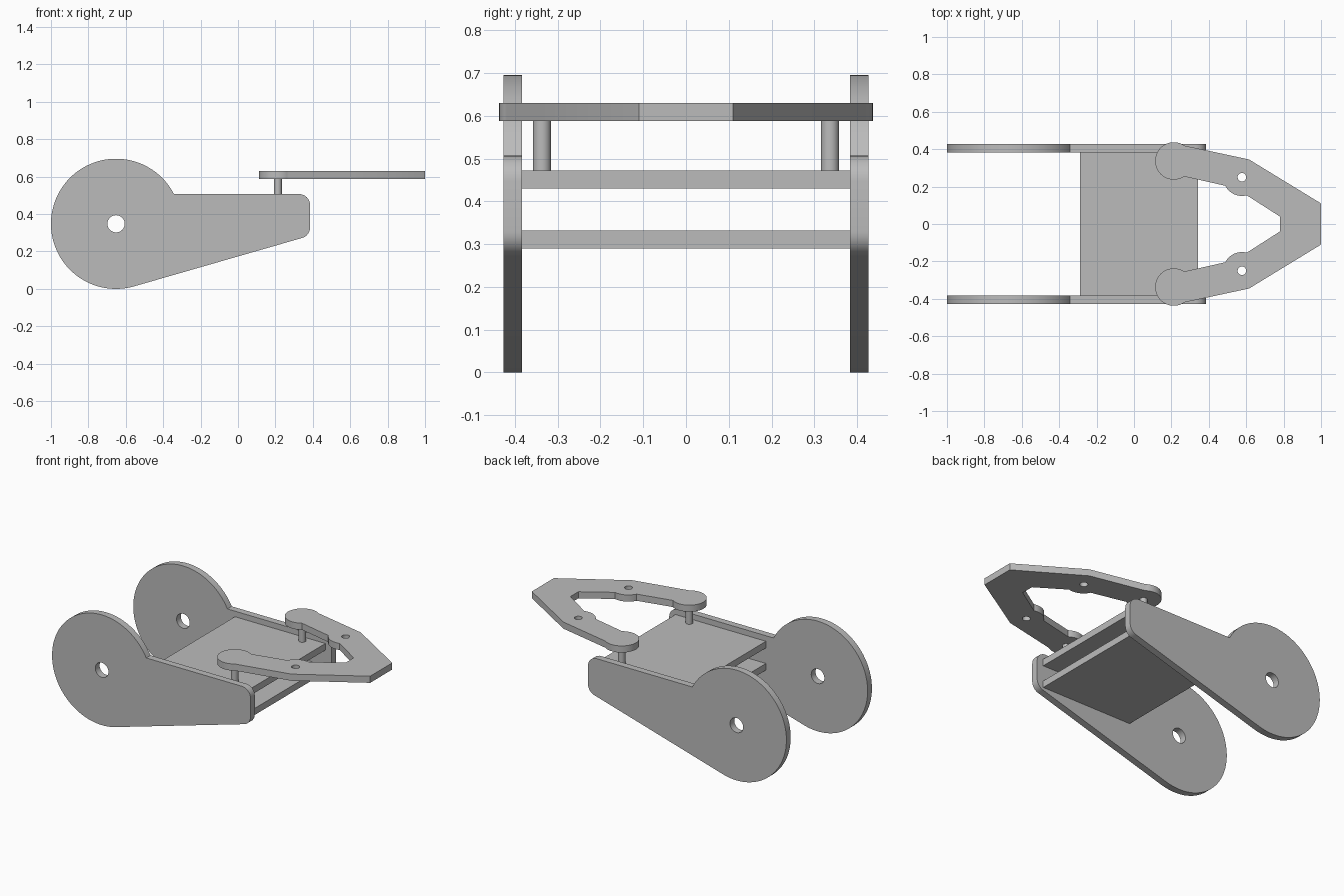
import bpy
import bmesh
import math

if "Cube" in bpy.data.objects:
    bpy.data.objects.remove(bpy.data.objects["Cube"])

grey = bpy.data.materials.new("light grey")
grey.diffuse_color = (0.5, 0.5, 0.5, 1)
grey.use_nodes = True
grey.node_tree.nodes["Principled BSDF"].inputs["Base Color"].default_value = grey.diffuse_color


def arc(cx, cy, r, start, end, n):
    """Points along an arc, angles in degrees."""
    angles = [math.radians(start + (end - start) * i / n) for i in range(n + 1)]
    return [(cx + r * math.cos(a), cy + r * math.sin(a)) for a in angles]


def circle(cx, cy, r, n=40):
    return arc(cx, cy, r, 0, 360, n)[:-1]


def finish(ob, name):
    ob.name = name
    ob.data.materials.clear()
    ob.data.materials.append(grey)
    bpy.ops.object.select_all(action='DESELECT')
    ob.select_set(True)
    bpy.context.view_layer.objects.active = ob
    bpy.ops.object.shade_smooth_by_angle(angle=math.radians(30))
    return ob


def slab(name, loops, thickness, location, rotation=(0, 0, 0)):
    """Flat plate from an outline plus hole loops, centred on its thickness."""
    curve = bpy.data.curves.new(name, 'CURVE')
    curve.dimensions = '2D'
    curve.fill_mode = 'BOTH'
    curve.extrude = thickness / 2
    for pts in loops:
        spline = curve.splines.new('POLY')
        spline.points.add(len(pts) - 1)
        for p, (x, y) in zip(spline.points, pts):
            p.co = (x, y, 0, 1)
        spline.use_cyclic_u = True
    temp = bpy.data.objects.new(name, curve)
    bpy.context.collection.objects.link(temp)
    mesh = bpy.data.meshes.new_from_object(
        temp.evaluated_get(bpy.context.evaluated_depsgraph_get()))
    bpy.data.objects.remove(temp)
    bm = bmesh.new()
    bm.from_mesh(mesh)
    bmesh.ops.remove_doubles(bm, verts=bm.verts, dist=0.0001)
    bmesh.ops.recalc_face_normals(bm, faces=bm.faces)
    bm.to_mesh(mesh)
    bm.free()
    ob = bpy.data.objects.new(name, mesh)
    bpy.context.collection.objects.link(ob)
    ob.location, ob.rotation_euler = location, rotation
    return finish(ob, name)


# Side plates: round disc with a tapering arm and an axle hole
side = arc(-0.652, 0.348, 0.348, 27.2, 286, 72)
side += arc(0.326, 0.33, 0.06, -74, 0, 8)
side += arc(0.326, 0.447, 0.06, 0, 90, 8)
axle_hole = circle(-0.652, 0.348, 0.046)
for label, y in (("front", -0.405), ("back", 0.405)):
    slab(label + "_side_plate", [side, axle_hole], 0.043, (0, y, 0),
         (math.pi / 2, 0, 0))

# Two decks spanning between the side plates
for label, z in (("upper", 0.451), ("lower", 0.311)):
    deck = [(-0.29, -0.385), (0.342, -0.385), (0.342, 0.385), (-0.29, 0.385)]
    slab(label + "_deck", [deck], 0.042, (0, 0, z))

# V-shaped jaw: half outline from the nose round the pivot, then mirrored
half = [(1.0, 0.11), (0.615, 0.345)]
half += arc(0.213, 0.337, 0.1, 55, 304, 40)
half += arc(0.577, 0.25, 0.1, 207, 285, 14)
half += [(0.78, 0.04)]
jaw = half + [(x, -y) for x, y in reversed(half)]
pin_holes = [circle(0.577, s * 0.25, 0.023, 24) for s in (1, -1)]
slab("jaw", [jaw] + pin_holes, 0.042, (0, 0, 0.609))

# Posts carrying the jaw
for label, y in (("front", -0.337), ("back", 0.337)):
    bpy.ops.mesh.primitive_cylinder_add(vertices=32, radius=0.021, depth=0.12,
                                        location=(0.213, y, 0.53))
    finish(bpy.context.object, label + "_post")
